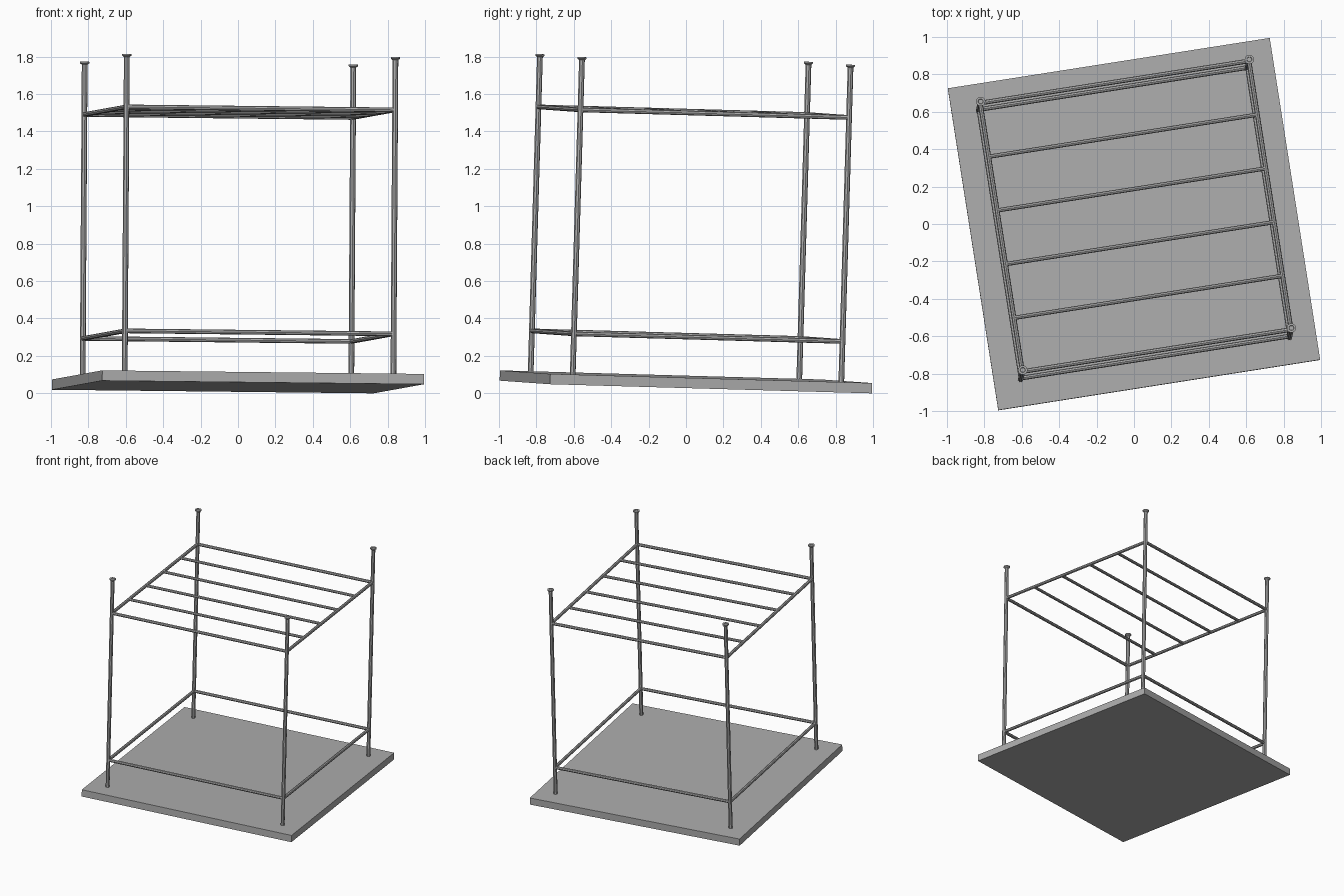
import bpy, bmesh, math
from mathutils import Vector, Matrix

if "Cube" in bpy.data.objects:
    bpy.data.objects.remove(bpy.data.objects["Cube"], do_unlink=True)

# Single grey finish
grey = bpy.data.materials.new("plain_grey")
grey.use_nodes = True
GREY = (0.42, 0.42, 0.42, 1.0)
grey.diffuse_color = GREY
grey.node_tree.nodes["Principled BSDF"].inputs["Base Color"].default_value = GREY

# The whole frame is turned about z and leans slightly; local z = 0 is the slab top
normal = Vector((0.0065, 0.0293, 1.0)).normalized()
tilt = Vector((0, 0, 1)).rotation_difference(normal).to_matrix().to_4x4()
FRAME = Matrix.Translation((0, 0, 0.0885)) @ tilt @ Matrix.Rotation(math.radians(8.9), 4, 'Z')

SLAB, THICK = 0.871, 0.055
POST, HEIGHT = 0.727, 1.697
LOW, HIGH = 0.217, 1.415


def finish(name, bm):
    bmesh.ops.recalc_face_normals(bm, faces=bm.faces)
    mesh = bpy.data.meshes.new(name)
    bm.to_mesh(mesh)
    bm.free()
    mesh.materials.append(grey)
    obj = bpy.data.objects.new(name, mesh)
    obj.matrix_world = FRAME
    bpy.context.collection.objects.link(obj)
    return obj


def rod(name, a, b, radius, sides=8):
    a, b = Vector(a), Vector(b)
    d = b - a
    turn = Vector((0, 0, 1)).rotation_difference(d).to_matrix().to_4x4()
    bm = bmesh.new()
    bmesh.ops.create_cone(bm, cap_ends=True, segments=sides, radius1=radius, radius2=radius,
                          depth=d.length, matrix=Matrix.Translation((a + b) / 2) @ turn)
    return finish(name, bm)


def lathe(name, profile, at, sides=16):
    bm = bmesh.new()
    rings = []
    for r, z in profile:
        rings.append([bm.verts.new((at[0] + r * math.cos(i * math.tau / sides),
                                    at[1] + r * math.sin(i * math.tau / sides), z))
                      for i in range(sides)])
    for lo, hi in zip(rings, rings[1:]):
        for i in range(sides):
            j = (i + 1) % sides
            bm.faces.new((lo[i], lo[j], hi[j], hi[i]))
    bm.faces.new(rings[0])
    bm.faces.new(rings[-1])
    return finish(name, bm)


# Base slab
bm = bmesh.new()
bmesh.ops.create_cube(bm, size=1, matrix=Matrix.Translation((0, 0, -THICK / 2))
                      @ Matrix.Diagonal((2 * SLAB, 2 * SLAB, THICK, 1)))
finish("base_slab", bm)

# Corner posts with flared, slightly dished caps
corners = {"front_right": (-POST, -POST), "front_left": (POST, -POST),
           "back_left": (POST, POST), "back_right": (-POST, POST)}
for label, (x, y) in corners.items():
    rod(label + "_post", (x, y, -0.005), (x, y, HEIGHT - 0.012), 0.0155)
    lathe(label + "_post_cap",
          [(0.015, HEIGHT - 0.016), (0.025, HEIGHT - 0.008), (0.025, HEIGHT),
           (0.014, HEIGHT), (0.012, HEIGHT - 0.004)], (x, y))

# Lower and upper rectangular rails
names = list(corners)
sides = ["front", "left", "back", "right"]
for level, z in (("lower", LOW), ("upper", HIGH)):
    for i, side in enumerate(sides):
        a, b = corners[names[i]], corners[names[(i + 1) % 4]]
        rod(f"{level}_{side}_rail", (*a, z), (*b, z), 0.0125)

# Four rungs across the upper rails
for i in range(1, 5):
    y = -POST + 2 * POST * i / 5
    rod(f"upper_rung_{i}", (-POST, y, HIGH), (POST, y, HIGH), 0.0115)
